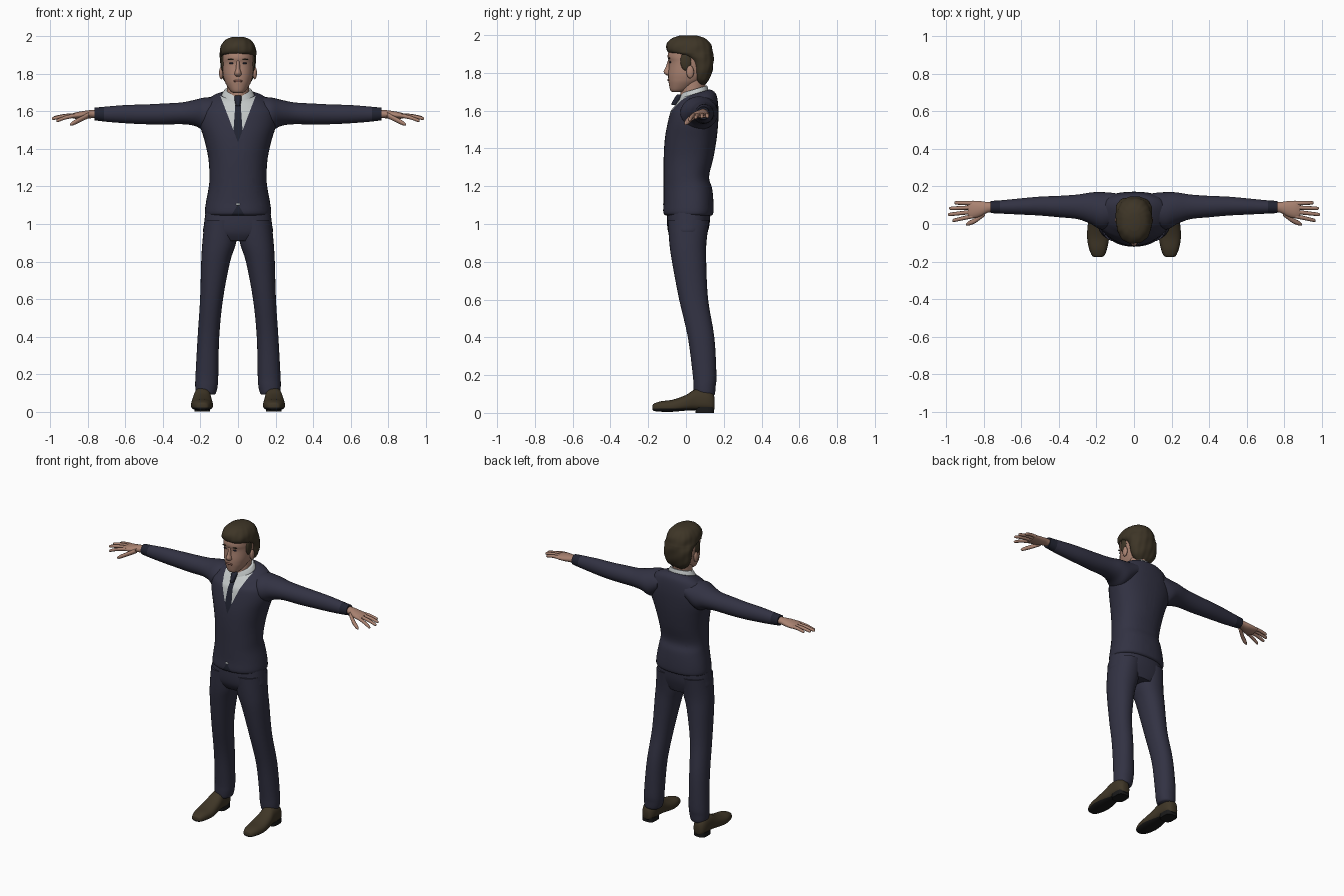
import bpy, bmesh
from math import sin, cos, pi, atan2, copysign
from mathutils import Vector
from mathutils.bvhtree import BVHTree

if "Cube" in bpy.data.objects:
    bpy.data.objects.remove(bpy.data.objects["Cube"])


def material(name, r, g, b):
    m = bpy.data.materials.new(name)
    m.use_nodes = True
    m.diffuse_color = (r, g, b, 1)
    node = m.node_tree.nodes["Principled BSDF"]
    node.inputs["Base Color"].default_value = (r, g, b, 1)
    node.inputs["Roughness"].default_value = 0.8
    return m


suit = material("navy suit", .032, .032, .056)
dark = material("dark navy", .016, .018, .032)
shirt = material("pale shirt", .55, .58, .58)
skin = material("skin", .40, .225, .165)
lip = material("lip", .27, .12, .09)
hair = material("brown hair", .048, .036, .02)
leather = material("brown leather", .05, .037, .02)
black = material("black", .01, .01, .01)


def finish(bm, name, mats, mirror=False, rule=None):
    """Turn a bmesh into a smooth object, coloured by an optional rule."""
    bmesh.ops.recalc_face_normals(bm, faces=bm.faces)
    if rule:
        for f in bm.faces:
            f.material_index = rule(f.calc_center_median())
    mesh = bpy.data.meshes.new(name)
    bm.to_mesh(mesh)
    ob = bpy.data.objects.new(name, mesh)
    bpy.context.collection.objects.link(ob)
    for m in mats:
        mesh.materials.append(m)
    if mirror:
        ob.modifiers.new("mirror", "MIRROR").use_mirror_merge = False
    bpy.ops.object.select_all(action='DESELECT')
    ob.select_set(True)
    bpy.context.view_layer.objects.active = ob
    bpy.ops.object.shade_smooth_by_angle(angle=pi / 3)
    return ob


def spline(rows, steps):
    """Smoothly interpolate a list of equal-length rows."""
    out = []
    for i in range(len(rows) - 1):
        quad = rows[max(i - 1, 0)], rows[i], rows[i + 1], rows[min(i + 2, len(rows) - 1)]
        for s in range(steps):
            t = s / steps
            out.append([b + t * (c - a + t * (2*a - 5*b + 4*c - d + t * (3*b - a - 3*c + d))) / 2
                        for a, b, c, d in zip(*quad)])
    return out + [list(rows[-1])]


def loft(axis, rows, n=32, steps=4, power=1.0, mid=.5):
    """Skin oval rings; each row is position, then the ring's low/high extents."""
    bm, rings = bmesh.new(), []
    for p, a0, a1, b0, b1 in spline(rows, steps):
        ring, bc = [], b0 + mid * (b1 - b0)
        for k in range(n):
            c, s = cos(2 * pi * k / n), sin(2 * pi * k / n)
            c, s = copysign(abs(c) ** power, c), copysign(abs(s) ** power, s)
            a = (a0 + a1) / 2 + c * (a1 - a0) / 2
            b = bc + s * ((b1 - bc) if s > 0 else (bc - b0))
            ring.append(bm.verts.new({"x": (p, a, b), "y": (a, p, b), "z": (a, b, p)}[axis]))
        rings.append(ring)
    for r, q in zip(rings, rings[1:]):
        for k in range(n):
            bm.faces.new((r[k], r[(k + 1) % n], q[(k + 1) % n], q[k]))
    bm.faces.new(rings[0])
    bm.faces.new(rings[-1])
    return bm


def wide(rows):
    """Rows with a half width instead of a left and right extent."""
    return [(z, -w, w, f, b) for z, w, f, b in rows]


def cut(bm, co, no):
    bmesh.ops.bisect_plane(bm, geom=bm.verts[:] + bm.edges[:] + bm.faces[:],
                           plane_co=co, plane_no=no)


def lean(bm, start, slope):
    """Raise the back and drop the front of everything above a height."""
    for v in bm.verts:
        v.co.z += slope * (v.co.y - .05) * min(1, max(0, (v.co.z - start) / .09))


def blob(name, mat, co, size, mirror=True):
    bm = bmesh.new()
    bmesh.ops.create_uvsphere(bm, u_segments=16, v_segments=10, radius=1)
    for v in bm.verts:
        v.co = Vector(co) + Vector(size) * Vector((0, 0, 0)).length + Vector(
            [a * b for a, b in zip(v.co, size)])
    return finish(bm, name, [mat], mirror)


# Jacket body with the shirt opening and tie cut into the front
bm = loft("z", wide([
    (1.045, .165, -.105, .135), (1.06, .177, -.12, .145), (1.12, .17, -.118, .145),
    (1.19, .157, -.118, .138), (1.25, .152, -.118, .122), (1.35, .158, -.118, .145),
    (1.45, .18, -.112, .162), (1.53, .204, -.098, .17), (1.60, .205, -.08, .172),
    (1.65, .17, -.055, .165), (1.675, .135, -.04, .15), (1.69, .1, -.025, .125)]),
    n=40, power=.9, mid=.58)
lean(bm, 1.6, .3)
V_LOW, V_SLOPE, HEM_TOP = 1.435, .38, 1.105


def tie_half(z):
    return .024 - .07 * (z - 1.5)


for s in (-1, 1):
    cut(bm, (0, 0, V_LOW), (s, 0, -V_SLOPE))
    cut(bm, (s * .024, 0, 1.5), (s, 0, .07))
    cut(bm, (0, 0, HEM_TOP), (s, 0, .6))


def front_colour(c):
    x = abs(c.x)
    if c.y < .03 and x < V_SLOPE * (c.z - V_LOW):
        return 2 if x < tie_half(c.z) else 1
    return 2 if c.y < 0 and x < .6 * (HEM_TOP - c.z) else 0


finish(bm, "jacket", [suit, shirt, dark], rule=front_colour)

# Belt buckle and tie knot
blob("buckle", shirt, (0, -.117, 1.105), (.012, .005, .006), False)
finish(loft("z", wide([(1.63, .011, -.078, -.03), (1.64, .014, -.076, -.03),
                       (1.675, .02, -.056, -.02), (1.685, .016, -.046, -.02)]), n=12),
       "tie_knot", [dark])

# Shirt collar and neck
bm = loft("z", wide([(1.65, .096, -.05, .125), (1.69, .088, -.034, .118),
                     (1.715, .072, -.022, .112)]))
lean(bm, 1.5, .3)
finish(bm, "shirt_collar", [shirt])
finish(loft("z", wide([(1.64, .062, -.025, .1), (1.70, .06, -.028, .1),
                       (1.78, .06, -.02, .11)])), "neck", [skin])

# Sleeves, darker toward the cuff
bm = loft("x", [(.1, .0, .165, 1.56, 1.675), (.17, -.03, .17, 1.5, 1.675),
                (.23, .0, .168, 1.523, 1.662), (.3, .026, .157, 1.532, 1.648),
                (.4, .036, .15, 1.53, 1.642), (.5, .045, .146, 1.532, 1.637),
                (.6, .05, .137, 1.537, 1.634), (.7, .055, .127, 1.545, 1.626),
                (.765, .058, .123, 1.553, 1.62)])
cut(bm, (.71, 0, 0), (1, 0, .25))
cut(bm, (.715, 0, 0), (1, 0, 0))
finish(bm, "sleeve", [suit, dark], True, lambda c: int(c.x > .715))

# Hands: palm, four fingers and thumb
finish(loft("x", [(.74, .065, .115, 1.562, 1.61), (.78, .06, .117, 1.564, 1.608),
                  (.82, .04, .122, 1.56, 1.603), (.86, .03, .124, 1.56, 1.596),
                  (.885, .034, .122, 1.564, 1.588)]), "palm", [skin], True)


def finger(name, path, r):
    rows = [(x, y - k * r, y + k * r, z - k * r, z + k * r)
            for (x, y, z), k in zip(path, (1.1, 1, .85, .35))]
    finish(loft("x", rows, n=10), name, [skin], True)


for name, y, tip_y, tip_x, tip_z in (
        ("index_finger", .042, .018, .968, 1.55), ("middle_finger", .065, .05, .992, 1.562),
        ("ring_finger", .088, .083, .985, 1.567), ("little_finger", .11, .113, .957, 1.568)):
    a, b = Vector((.86, y, 1.579)), Vector((tip_x, tip_y, tip_z))
    finger(name, [a, a.lerp(b, .5) + Vector((0, 0, .004)), a.lerp(b, .92), b], .0105)
finger("thumb", [(.795, .058, 1.58), (.845, .02, 1.555), (.88, .004, 1.537), (.895, -.002, 1.53)],
       .0145)

# Trousers: hips and mirrored legs
finish(loft("z", wide([(.91, .12, -.07, .1), (.95, .182, -.092, .113), (1.0, .181, -.1, .125),
                       (1.07, .172, -.1, .13)]), power=.85), "hips", [suit])
finish(loft("z", [
    (.09, .125, .215, .05, .145), (.1, .117, .225, .043, .153), (.14, .108, .228, .04, .157),
    (.2, .105, .226, .036, .161), (.4, .1, .215, .01, .15), (.6, .08, .202, -.036, .117),
    (.8, .042, .196, -.074, .107), (.9, .01, .19, -.088, .108), (1.02, -.005, .178, -.096, .123)],
    power=.92), "trouser_leg", [suit], True)

# Shoes with dark soles and heels
bm = loft("y", [(-.177, .175, .21, .016, .04), (-.168, .158, .224, .01, .05),
                (-.13, .143, .24, .006, .062), (-.07, .133, .25, .006, .07),
                (0, .138, .246, .012, .095), (.05, .143, .238, .014, .125),
                (.11, .145, .235, .012, .125), (.14, .155, .226, .012, .105),
                (.152, .17, .212, .02, .08)], power=.8, mid=.4)
cut(bm, (0, 0, .022), (0, 0, 1))
finish(bm, "shoe", [leather, black], True, lambda c: int(c.z < .022))
finish(loft("z", [(0, .15, .232, .05, .148), (.03, .15, .232, .05, .148)], power=.6),
       "shoe_heel", [black], True)

# Head
bm = loft("z", wide([
    (1.698, .022, -.07, -.02), (1.708, .04, -.083, .01), (1.745, .064, -.091, .07),
    (1.77, .074, -.094, .1), (1.80, .081, -.094, .115), (1.855, .085, -.09, .125),
    (1.885, .085, -.097, .125), (1.92, .08, -.09, .12), (1.97, .05, -.06, .09)]), power=.92)
surface = BVHTree.FromBMesh(bm)
finish(bm, "head", [skin])
finish(loft("z", wide([(1.786, .01, -.1, -.07), (1.795, .018, -.113, -.07),
                       (1.808, .017, -.118, -.07), (1.83, .011, -.108, -.07),
                       (1.872, .009, -.093, -.07)]), n=16), "nose", [skin])

# Facial details seated on the head surface
for name, mat, x, z, size in (("eye", dark, .034, 1.857, (.014, .005, .005)),
                              ("eyebrow", hair, .035, 1.877, (.02, .005, .004)),
                              ("lips", lip, 0, 1.762, (.026, .006, .006))):
    hit = surface.ray_cast(Vector((x, -1, z)), Vector((0, 1, 0)))[0]
    blob(name, mat, hit, size, x > 0)
blob("ear", skin, (.09, .022, 1.805), (.011, .02, .034))

# Hair: a full cap behind the ears with gentle wavy locks
bm = loft("z", wide([
    (1.738, .045, .06, .1), (1.765, .076, .045, .122), (1.81, .091, .035, .139),
    (1.865, .095, .015, .146), (1.895, .097, -.05, .145), (1.912, .097, -.098, .142),
    (1.95, .09, -.102, .132), (1.982, .066, -.075, .102), (1.997, .03, -.035, .06)]),
    n=64, power=.9)
for v in bm.verts:
    turn = atan2(v.co.x, v.co.y - .03)
    wave = 1 + .022 * sin(11 * turn + 50 * v.co.z) * sin(5 * turn - 30 * v.co.z)
    v.co.x *= wave
    v.co.y = .03 + (v.co.y - .03) * wave
finish(bm, "hair", [hair])
blob("sideburn", hair, (.08, .0, 1.862), (.012, .03, .05))
